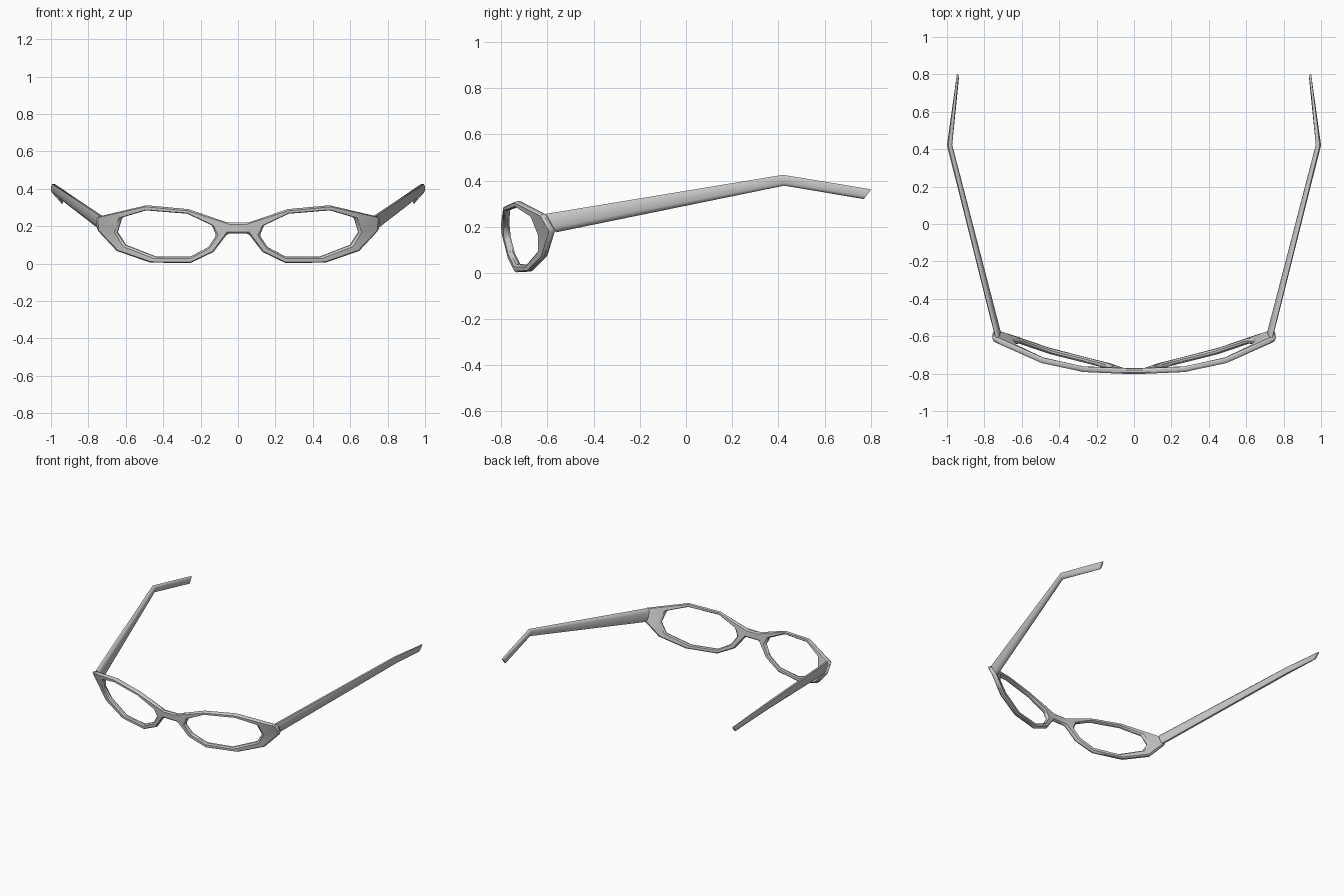
import bpy, bmesh
from mathutils import Vector

if "Cube" in bpy.data.objects:
    bpy.data.objects.remove(bpy.data.objects["Cube"])


def finish(name, bm, bevel=0.0):
    """Turn a right-half bmesh into a mirrored, smooth-by-angle object."""
    bmesh.ops.recalc_face_normals(bm, faces=bm.faces)
    mesh = bpy.data.meshes.new(name)
    bm.to_mesh(mesh)
    bm.free()
    ob = bpy.data.objects.new(name, mesh)
    bpy.context.collection.objects.link(ob)
    mirror = ob.modifiers.new("mirror", "MIRROR")
    mirror.use_clip = True
    if bevel:
        b = ob.modifiers.new("bevel", "BEVEL")
        b.width = bevel
        b.segments = 1
        b.limit_method = 'ANGLE'
        b.angle_limit = 0.9
    bpy.ops.object.select_all(action='DESELECT')
    ob.select_set(True)
    bpy.context.view_layer.objects.active = ob
    bpy.ops.object.shade_smooth_by_angle(angle=1.2)
    return ob


# Lens rim: outer and inner outline, starting above the bridge
outer = [(.056, -.787, .219), (.265, -.777, .290), (.49, -.73, .311),
         (.757, -.611, .249), (.752, -.573, .183), (.646, -.610, .069),
         (.468, -.671, .007), (.254, -.728, .004), (.13, -.758, .064),
         (.056, -.783, .161)]
inner = [(.14, -.778, .206), (.27, -.777, .268), (.49, -.727, .286),
         (.62, -.665, .247), (.644, -.635, .168), (.60, -.63, .10),
         (.436, -.685, .036), (.254, -.73, .037), (.158, -.755, .088),
         (.115, -.772, .152)]

bm = bmesh.new()


def sided(p):
    """Front and back vertex of the curved, tilted rim at point p."""
    p = Vector(p)
    n = Vector((-.6 * p.x, 1, .2 if p.x > .06 else 0)).normalized() * .015
    return bm.verts.new(p - n), bm.verts.new(p + n)


out = [sided(p) for p in outer]
inn = [sided(p) for p in inner]
count = len(out)
for i in range(count):
    j = (i + 1) % count
    bm.faces.new((out[i][0], out[j][0], inn[j][0], inn[i][0]))
    bm.faces.new((out[i][1], out[j][1], inn[j][1], inn[i][1]))
    bm.faces.new((inn[i][0], inn[j][0], inn[j][1], inn[i][1]))
    if j:
        bm.faces.new((out[i][0], out[j][0], out[j][1], out[i][1]))

# Half of the nose bridge, left open at the mirror plane
loop = [out[0][0], out[0][1], out[-1][1], out[-1][0]]
mid = [bm.verts.new((0, v.co.y, v.co.z)) for v in loop]
for i in range(4):
    j = (i + 1) % 4
    bm.faces.new((loop[i], loop[j], mid[j], mid[i]))
finish("front_frame", bm, bevel=.009)

# Temple arms: top point, bottom point and half thickness at each station
stations = [((.733, -.606, .256), (.725, -.563, .176), .014),
            ((.986, .42, .425), (.986, .425, .378), .014),
            ((.944, .803, .362), (.940, .77, .32), .005)]
section = [(0, -.5), (0, .5), (.25, 1), (.75, 1), (1, .5), (1, -.5),
           (.75, -1), (.25, -1)]
bm = bmesh.new()
rings = []
for top, bottom, w in stations:
    t, b = Vector(top), Vector(bottom)
    rings.append([bm.verts.new(t.lerp(b, f) + Vector((s * w, 0, 0)))
                  for f, s in section])
for a, b in zip(rings, rings[1:]):
    for i in range(len(section)):
        j = (i + 1) % len(section)
        bm.faces.new((a[i], a[j], b[j], b[i]))
bm.faces.new(rings[0])
bm.faces.new(rings[-1])
finish("temple_arms", bm)
